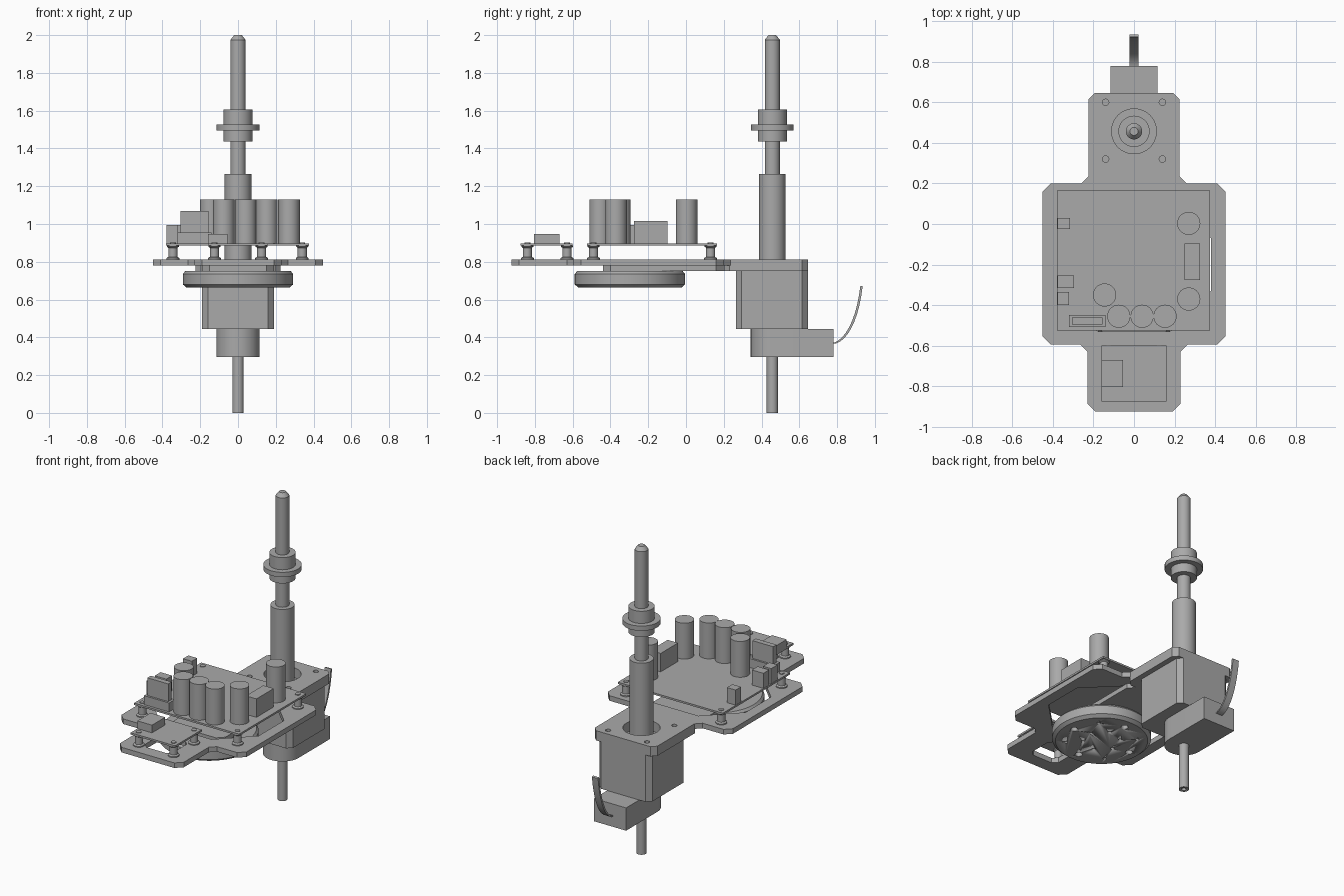
import bpy, bmesh, math
from mathutils import Matrix, Vector

if "Cube" in bpy.data.objects:
    bpy.data.objects.remove(bpy.data.objects["Cube"], do_unlink=True)

GREY = (0.4, 0.4, 0.4, 1)
mat = bpy.data.materials.new("plain_grey")
mat.use_nodes = True
mat.diffuse_color = GREY
mat.node_tree.nodes["Principled BSDF"].inputs["Base Color"].default_value = GREY


def finish(name, bm, smooth=False):
    bmesh.ops.recalc_face_normals(bm, faces=bm.faces)
    me = bpy.data.meshes.new(name)
    bm.to_mesh(me)
    bm.free()
    me.materials.append(mat)
    ob = bpy.data.objects.new(name, me)
    bpy.context.collection.objects.link(ob)
    if smooth:
        bpy.ops.object.select_all(action='DESELECT')
        ob.select_set(True)
        bpy.context.view_layer.objects.active = ob
        bpy.ops.object.shade_smooth_by_angle(angle=math.radians(35))
    return ob


def prism(name, outline, z0, z1, smooth=False):
    bm = bmesh.new()
    face = bm.faces.new([bm.verts.new((x, y, z0)) for x, y in outline])
    up = bmesh.ops.extrude_face_region(bm, geom=[face])["geom"]
    bmesh.ops.translate(bm, vec=(0, 0, z1 - z0),
                        verts=[v for v in up if isinstance(v, bmesh.types.BMVert)])
    return finish(name, bm, smooth)


def box(name, x0, x1, y0, y1, z0, z1):
    return prism(name, [(x0, y0), (x1, y0), (x1, y1), (x0, y1)], z0, z1)


def lathe(name, profile, x, y, sides=40):
    """Revolve (radius, z) points around a vertical axis at x, y."""
    bm = bmesh.new()
    rings = []
    for r, z in profile:
        rings.append([bm.verts.new((x + r * math.cos(math.tau * i / sides),
                                    y + r * math.sin(math.tau * i / sides), z))
                      for i in range(sides)])
    for a, b in zip(rings, rings[1:]):
        for i in range(sides):
            j = (i + 1) % sides
            bm.faces.new((a[i], a[j], b[j], b[i]))
    bm.faces.new(rings[0])
    bm.faces.new(rings[-1])
    return finish(name, bm, True)


def cylinder(name, x, y, r, z0, z1, sides=32):
    return lathe(name, [(r, z0), (r, z1)], x, y, sides)


def octagon(hx, y0, y1, c):
    return [(-hx + c, y0), (hx - c, y0), (hx, y0 + c), (hx, y1 - c),
            (hx - c, y1), (-hx + c, y1), (-hx, y1 - c), (-hx, y0 + c)]


def cut(ob, cutters):
    for c in cutters:
        mod = ob.modifiers.new("cut", 'BOOLEAN')
        mod.operation, mod.object, mod.solver = 'DIFFERENCE', c, 'EXACT'
    bpy.context.view_layer.update()
    dg = bpy.context.evaluated_depsgraph_get()
    ob_mesh = bpy.data.meshes.new_from_object(ob.evaluated_get(dg))
    ob.modifiers.clear()
    ob.data = ob_mesh
    for c in cutters:
        bpy.data.objects.remove(c, do_unlink=True)


MOTOR_Y, DISC_Y = 0.457, -0.297
PLATE_TOP, BOARD_Z, BOARD_TOP = 0.813, 0.885, 0.897

# Base plate: wide middle, narrow tabs front and rear, open centre
half = [(0.19, -0.925), (0.23, -0.885), (0.23, -0.63), (0.265, -0.595), (0.41, -0.595),
        (0.45, -0.555), (0.45, 0.16), (0.41, 0.2), (0.26, 0.2), (0.225, 0.235),
        (0.225, 0.615), (0.195, 0.645)]
plate = prism("base_plate", half + [(-x, y) for x, y in reversed(half)], 0.78, PLATE_TOP)
motor_holes = [(sx * 0.14, y) for sx in (-1, 1) for y in (0.32, 0.6)]


def flange_cutters():
    return [cylinder("cutter", x, y, 0.016, 0.7, 0.9, 16) for x, y in motor_holes] + \
        [cylinder("cutter", 0, MOTOR_Y, 0.11, 0.7, 0.9)]


cut(plate, flange_cutters() + [
    prism("cutter", octagon(0.38, -0.53, 0.13, 0.2), 0.7, 0.9),
    prism("cutter", octagon(0.1, -0.84, -0.64, 0.03), 0.7, 0.9)])

# Motor flange and the arm that carries the disc
flange = prism("motor_flange", octagon(0.225, 0.2, 0.645, 0.03), 0.75, 0.78)
cut(flange, flange_cutters())
prism("disc_arm", octagon(0.19, -0.44, 0.2, 0.04), 0.75, 0.78)

# Round disc with bolt holes underneath
disc = lathe("disc", [(0.272, 0.663), (0.292, 0.68), (0.292, 0.735), (0.28, 0.75)], 0, DISC_Y, 64)
holes = []
for count, ring, r, turn in ((4, 0.21, 0.022, 0), (4, 0.21, 0.01, 0.5), (6, 0.11, 0.011, 0.25)):
    for i in range(count):
        a = math.tau * (i + turn) / count
        holes.append(cylinder("cutter", ring * math.cos(a), DISC_Y + ring * math.sin(a),
                              r, 0.6, 0.71, 16))
cut(disc, holes)

# Motor body and rounded gearbox
prism("motor_body", octagon(0.19, 0.265, 0.645, 0.03), 0.445, 0.75)
arc = [(0.115 * math.cos(a), MOTOR_Y + 0.115 * math.sin(a))
       for a in (math.pi + math.pi * i / 16 for i in range(17))]
prism("gearbox", arc + [(0.115, 0.78), (-0.115, 0.78)], 0.297, 0.445, True)

# Shaft stack
lower = cylinder("lower_shaft", 0, MOTOR_Y, 0.03, 0, 0.3)
cut(lower, [cylinder("cutter", 0, MOTOR_Y, 0.014, -0.1, 0.1, 20)])
cylinder("shaft_sleeve", 0, MOTOR_Y, 0.071, 0.74, 1.265)
lathe("upper_shaft", [(0.04, 1.25), (0.04, 1.975), (0.02, 2.0)], 0, MOTOR_Y)
lathe("shaft_collar", [(0.077, 1.437), (0.077, 1.495), (0.113, 1.495), (0.113, 1.526),
                       (0.077, 1.526), (0.077, 1.605)], 0, MOTOR_Y)

# Bent cable ribbon behind the gearbox
bm = bmesh.new()
sections = []
for i in range(11):
    a = math.radians(75) * i / 10
    for_r = (0.0, 0.012)
    y, z = 0.775 + 0.16 * math.sin(a) / math.sin(math.radians(75)), \
        0.365 + 0.305 * (1 - math.cos(a)) / (1 - math.cos(math.radians(75)))
    sections.append([bm.verts.new((x, y - d, z + d * 0.3))
                     for x, d in ((-0.022, 0), (0.022, 0), (0.022, 0.012), (-0.022, 0.012))])
for a, b in zip(sections, sections[1:]):
    for i in range(4):
        bm.faces.new((a[i], a[(i + 1) % 4], b[(i + 1) % 4], b[i]))
bm.faces.new(sections[0])
bm.faces.new(sections[-1])
finish("cable_ribbon", bm, True)

# Circuit boards on standoffs
box("main_board", -0.38, 0.375, -0.525, 0.165, BOARD_Z, BOARD_TOP)
box("small_board", -0.16, 0.16, -0.875, -0.6, BOARD_Z, BOARD_TOP)
posts = [(x, y) for x in (-0.345, 0.34) for y in (-0.49, 0.13)] + \
        [(x, y) for x in (-0.125, 0.125) for y in (-0.84, -0.63)]
for x, y in posts:
    lathe("standoff", [(0.034, PLATE_TOP - 0.01), (0.034, 0.82), (0.024, 0.826), (0.024, 0.874),
                       (0.032, 0.88), (0.032, BOARD_Z)], x, y, 20)
    cylinder("standoff_screw", x, y, 0.016, BOARD_Z, 0.901, 16)

# Capacitors
for x, y in ((0.27, 0.003), (0.27, -0.37), (-0.145, -0.35),
             (-0.075, -0.455), (0.04, -0.455), (0.153, -0.455)):
    cylinder("capacitor", x, y, 0.057, BOARD_TOP, 1.13)

# Box components
for name, x0, x1, y0, y1, top in (
        ("relay", 0.25, 0.325, -0.275, -0.097, 1.017),
        ("rear_terminal", -0.378, -0.315, -0.025, 0.03, 0.995),
        ("side_terminal", -0.378, -0.295, -0.315, -0.255, 0.995),
        ("front_terminal", -0.378, -0.32, -0.4, -0.335, 0.995),
        ("socket_base", -0.32, -0.14, -0.508, -0.448, 0.955),
        ("socket_plug", -0.305, -0.155, -0.495, -0.46, 1.07),
        ("small_board_plug", -0.16, -0.055, -0.805, -0.67, 0.947)):
    box(name, x0, x1, y0, y1, BOARD_TOP, top)
